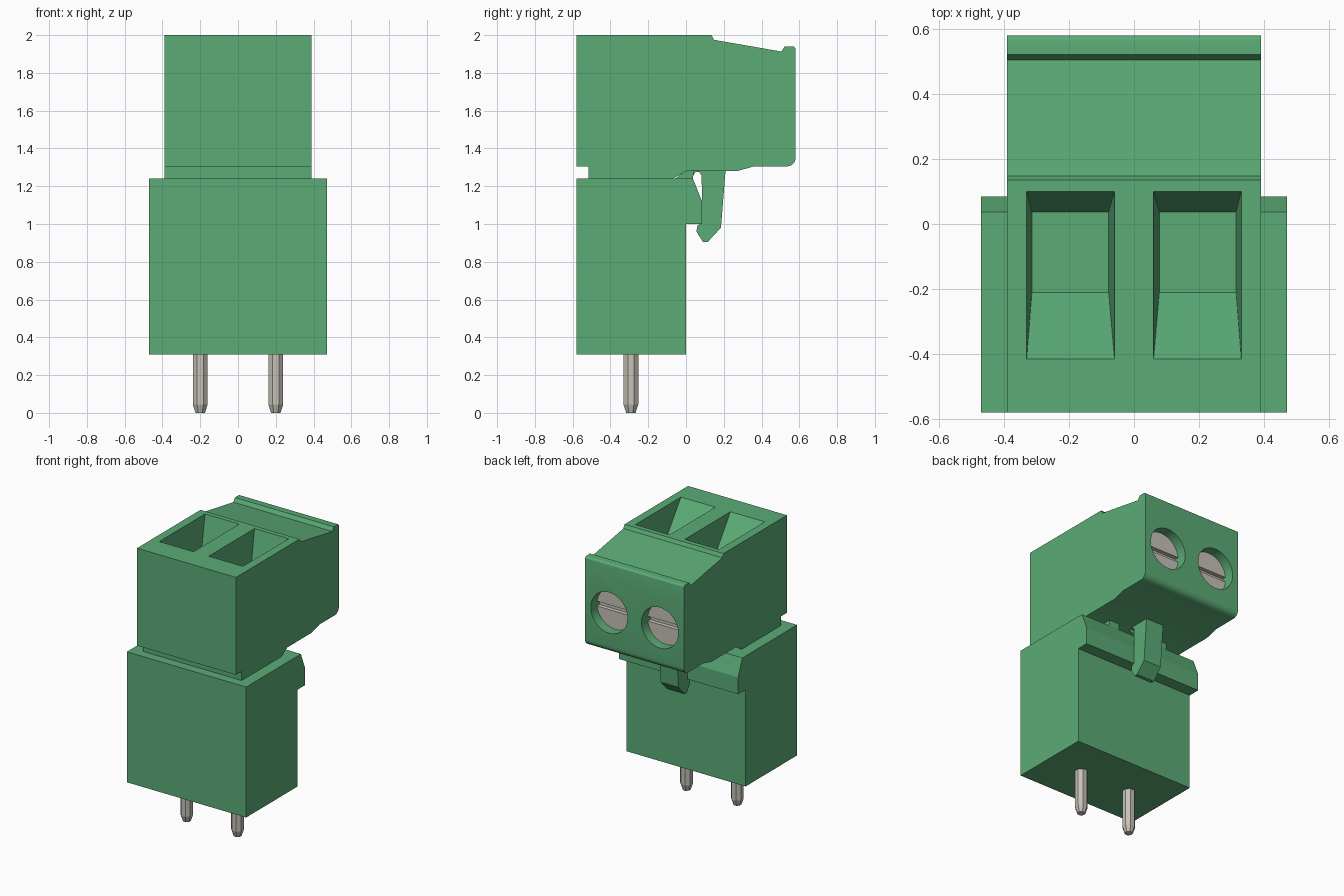
import bpy, bmesh, math
from mathutils import Matrix

if "Cube" in bpy.data.objects:
    bpy.data.objects.remove(bpy.data.objects["Cube"], do_unlink=True)


def material(name, rgb):
    m = bpy.data.materials.new(name)
    m.use_nodes = True
    m.diffuse_color = (*rgb, 1)
    bsdf = m.node_tree.nodes["Principled BSDF"]
    bsdf.inputs["Base Color"].default_value = (*rgb, 1)
    bsdf.inputs["Roughness"].default_value = 0.6
    return m


GREEN = material("green_plastic", (0.105, 0.41, 0.18))
METAL = material("tinned_metal", (0.57, 0.54, 0.475))


def finish(name, bm, mat):
    bmesh.ops.recalc_face_normals(bm, faces=bm.faces)
    me = bpy.data.meshes.new(name)
    bm.to_mesh(me)
    bm.free()
    me.materials.append(mat)
    ob = bpy.data.objects.new(name, me)
    bpy.context.collection.objects.link(ob)
    return ob


def extrude_x(name, profile, x0, x1, mat=GREEN):
    """Extrude a (y, z) outline from x0 to x1."""
    bm = bmesh.new()
    face = bm.faces.new([bm.verts.new((x0, y, z)) for y, z in profile])
    new = bmesh.ops.extrude_face_region(bm, geom=[face])["geom"]
    verts = [v for v in new if isinstance(v, bmesh.types.BMVert)]
    bmesh.ops.translate(bm, verts=verts, vec=(x1 - x0, 0, 0))
    return finish(name, bm, mat)


def loft(name, rings, mat):
    """Bridge matching vertex rings and cap both ends."""
    bm = bmesh.new()
    loops = [[bm.verts.new(p) for p in ring] for ring in rings]
    n = len(loops[0])
    for a, b in zip(loops, loops[1:]):
        for i in range(n):
            j = (i + 1) % n
            bm.faces.new((a[i], a[j], b[j], b[i]))
    bm.faces.new(loops[0])
    bm.faces.new(loops[-1])
    return finish(name, bm, mat)


def cylinder_y(name, x, z, y0, y1, r, mat):
    bm = bmesh.new()
    place = Matrix.Translation((x, (y0 + y1) / 2, z)) @ Matrix.Rotation(math.pi / 2, 4, 'X')
    bmesh.ops.create_cone(bm, cap_ends=True, segments=48, radius1=r, radius2=r,
                          depth=y1 - y0, matrix=place)
    return finish(name, bm, mat)


def activate(ob):
    bpy.ops.object.select_all(action='DESELECT')
    ob.select_set(True)
    bpy.context.view_layer.objects.active = ob


def cut(ob, cutter):
    activate(ob)
    mod = ob.modifiers.new("cut", 'BOOLEAN')
    mod.operation, mod.solver, mod.object = 'DIFFERENCE', 'EXACT', cutter
    bpy.ops.object.modifier_apply(modifier=mod.name)
    bpy.data.objects.remove(cutter, do_unlink=True)


def smooth(ob):
    activate(ob)
    bpy.ops.object.shade_smooth_by_angle(angle=math.radians(30))


def arc(cy, cz, r, a0, a1, n=6):
    steps = [math.radians(a0 + (a1 - a0) * i / n) for i in range(n + 1)]
    return [(cy + r * math.cos(a), cz + r * math.sin(a)) for a in steps]


# Header: block with a latching lip along the back
extrude_x("header_block", [(-0.58, 0.31), (0, 0.31), (0, 1.0), (0.085, 1.0),
                           (0.085, 1.12), (0.037, 1.24), (-0.58, 1.24)], -0.47, 0.47)

# Plug body with stepped top and rounded rear corners
profile = [(-0.58, 2.0), (0.135, 2.0), (0.148, 1.975), (0.505, 1.913), (0.522, 1.94)]
profile += arc(0.565, 1.925, 0.015, 90, 0, 4)
profile += arc(0.535, 1.35, 0.045, 0, -90)
profile += [(0.36, 1.305), (0.27, 1.28), (0.0, 1.28), (-0.07, 1.24), (-0.07, 1.22),
            (-0.515, 1.22), (-0.515, 1.305), (-0.58, 1.305)]
plug = extrude_x("plug_body", profile, -0.39, 0.39)

for side in (-1, 1):
    # Tapered wire funnel in the top
    def rect(inner, outer, y0, y1, z):
        return [(side * x, y, z) for x, y in
                ((inner, y0), (outer, y0), (outer, y1), (inner, y1))]
    cut(plug, loft("funnel_cutter", [rect(0.0599, 0.3304, -0.423, 0.103, 2.01),
                                     rect(0.06, 0.33, -0.415, 0.10, 2.0),
                                     rect(0.078, 0.314, -0.21, 0.037, 1.76)], GREEN))
    # Screw recess in the back
    cut(plug, cylinder_y("recess_cutter", side * 0.2, 1.59, 0.46, 0.65, 0.145, GREEN))
smooth(plug)

for label, x in (("left", 0.2), ("right", -0.2)):
    # Slotted terminal screw
    screw = cylinder_y("screw_" + label, x, 1.59, 0.44, 0.51, 0.147, METAL)
    cut(screw, extrude_x("slot_cutter", [(0.48, 1.573), (0.55, 1.573), (0.55, 1.607),
                                         (0.48, 1.607)], x - 0.2, x + 0.2, METAL))
    smooth(screw)

    # Octagonal pin with a tapered tip
    def octagon(r, z):
        angles = [math.radians(22.5 + 45 * i) for i in range(8)]
        return [(x + r * math.cos(a), -0.292 + r * math.sin(a), z) for a in angles]
    loft("pin_" + label, [octagon(0.027, 0), octagon(0.0425, 0.045), octagon(0.0425, 0.33)], METAL)

    # Small rib under the plug
    extrude_x("rib_" + label, [(-0.07, 1.23), (0.035, 1.23), (0.042, 1.285), (0.0, 1.285)],
              x - 0.04, x + 0.04)

# Latch hook hanging under the plug
extrude_x("latch_hook", [(0.035, 1.29), (0.038, 1.255), (0.05, 1.275), (0.07, 1.275),
                         (0.083, 1.255), (0.085, 1.01), (0.06, 0.99), (0.055, 0.96),
                         (0.09, 0.905), (0.115, 0.905), (0.185, 0.98), (0.21, 1.29)],
          -0.07, 0.07)
